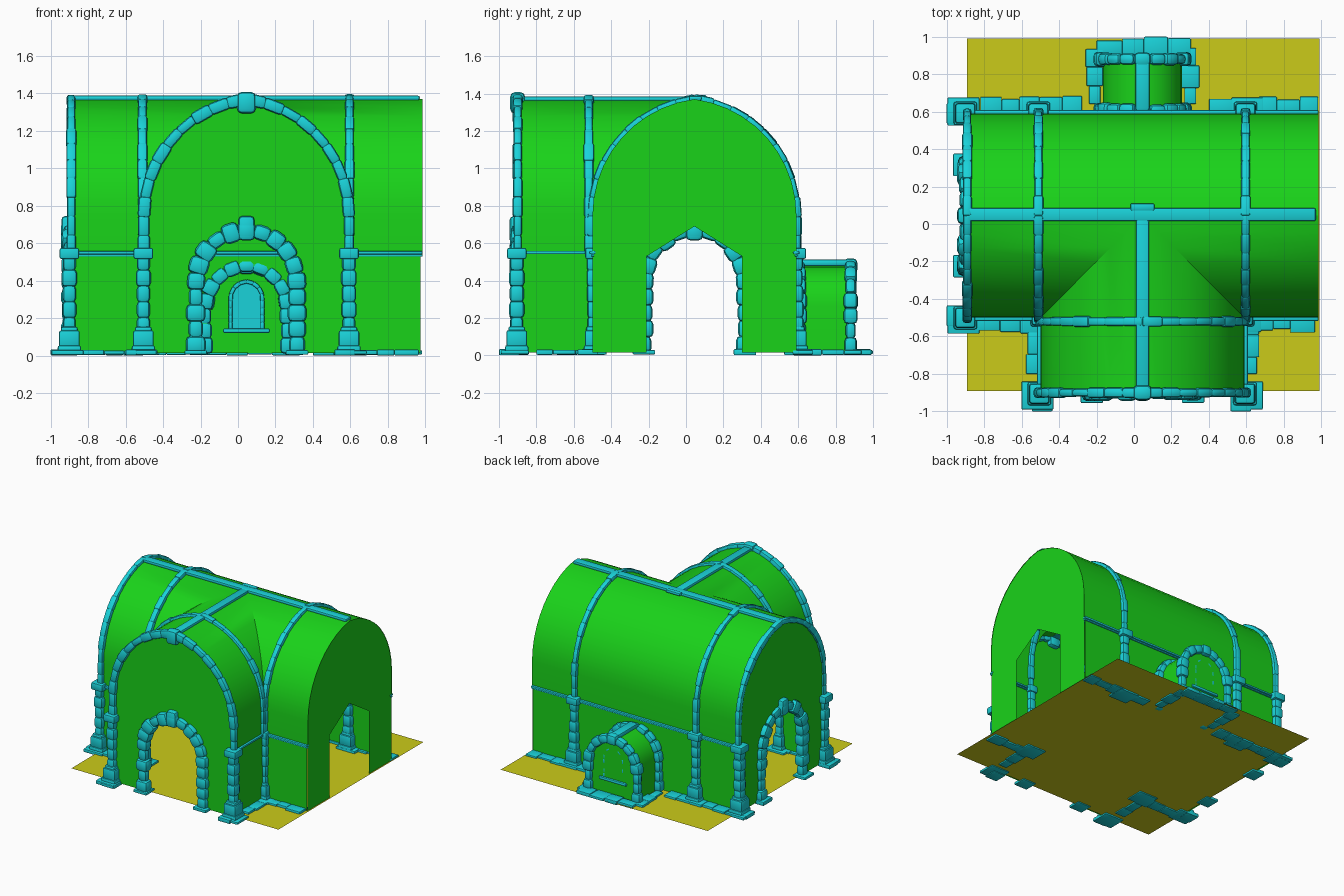
import bpy, bmesh, math, random
from mathutils import Vector, Matrix

if "Cube" in bpy.data.objects:
    bpy.data.objects.remove(bpy.data.objects["Cube"])

random.seed(4)
C = 0.045                       # centre of the crossing in x and y
W, EAVE, SPRING, TOP = 0.545, 0.54, 0.75, 1.37
X, Y, Z = Vector((1, 0, 0)), Vector((0, 1, 0)), Vector((0, 0, 1))


def material(name, rgb):
    m = bpy.data.materials.new(name)
    m.diffuse_color = (*rgb, 1)
    m.use_nodes = True
    m.node_tree.nodes["Principled BSDF"].inputs["Base Color"].default_value = m.diffuse_color
    return m


GREEN = material("wall_green", (0.01, 0.65, 0.01))
TEAL = material("stone_teal", (0.01, 0.65, 0.7))
YELLOW = material("floor_yellow", (0.6, 0.6, 0.01))


def finish(name, bm, mat):
    me = bpy.data.meshes.new(name)
    bm.to_mesh(me)
    bm.free()
    ob = bpy.data.objects.new(name, me)
    me.materials.append(mat)
    bpy.context.collection.objects.link(ob)
    return ob


def arch(half, spring, top, base, n=10):
    """Right-to-left pointed arch outline as (offset, z) points."""
    h = top - spring
    k = (h * h - half * half) / (2 * half)
    r = half + k
    end = math.acos(k / r)
    right = [(half, base)] + [(r * math.cos(end * i / n) - k, spring + r * math.sin(end * i / n))
                              for i in range(n + 1)]
    return right + [(-u, z) for u, z in reversed(right[:-1])]


def face(bm, pts, inside):
    f = bm.faces.new([bm.verts.new(p) for p in pts])
    f.normal_update()
    if f.normal.dot(f.calc_center_median() - Vector(inside)) < 0:
        f.normal_flip()


def strip(bm, lines, inside):
    for (a, b), (c, d) in zip(lines, lines[1:]):
        pts = [Vector(a), Vector(b), Vector(d), Vector(c)]
        if (pts[1] - pts[2]).length < 1e-5:
            pts.pop(2)
        if (pts[0] - pts[1]).length < 1e-5:
            pts.pop(1)
        if len(pts) > 2:
            face(bm, pts, inside)


def weld(bm):
    bmesh.ops.remove_doubles(bm, verts=bm.verts, dist=1e-4)


def block(bm, loc, size, rot=None, bevel=0.012):
    m = Matrix.Translation(loc) @ (rot or Matrix()) @ Matrix.Diagonal((*size, 1))
    vs = bmesh.ops.create_cube(bm, size=1, matrix=m)["verts"]
    edges = list({e for v in vs for e in v.link_edges})
    bmesh.ops.bevel(bm, geom=edges, offset=min(bevel, 0.4 * min(size)), segments=2,
                    profile=0.5, affect='EDGES')


def stones(bm, path, origin, along, n, width, depth, wobble=0.15):
    """Lay n rounded stones along a 2D path in a vertical plane."""
    pts = [Vector(origin) + along * u + Z * z for u, z in path]
    lens = [(b - a).length for a, b in zip(pts, pts[1:])]
    total = sum(lens)

    def at(s):
        for a, b, l in zip(pts, pts[1:], lens):
            if s <= l:
                return a.lerp(b, s / l)
            s -= l
        return pts[-1]
    normal = along.cross(Z)
    for i in range(n):
        a, b = at(total * i / n), at(total * (i + 1) / n)
        t = (b - a).normalized()
        rot = Matrix((t, normal.cross(t), normal)).transposed().to_4x4()
        k = 1 + random.uniform(-wobble, wobble)
        block(bm, (a + b) / 2, ((b - a).length * 1.12, width * k, depth * k), rot, width * 0.3)


# vaulted roof with a groin where the front wing meets the main hall
prof = arch(W, SPRING, TOP, EAVE)
mid = len(prof) // 2
mid_in = (C, C, 0.5)
bm = bmesh.new()
strip(bm, [((-0.9, C + u, z), (0.985, C + u, z)) for u, z in prof[:mid + 1]], mid_in)
strip(bm, [((-0.9, C + u, z), (C + u, C + u, z)) for u, z in prof[mid:]], mid_in)
strip(bm, [((C - u, C + u, z), (0.985, C + u, z)) for u, z in prof[mid:]], mid_in)
strip(bm, [((C + u, -0.9, z), (C + u, C - abs(u), z)) for u, z in prof], mid_in)
weld(bm)
finish("vaulted_roof", bm, GREEN)

# gable walls with pointed doorways
door = [(-W, 0.015), (-0.255, 0.015), (-0.255, 0.53), (0, 0.69), (0.255, 0.53), (0.255, 0.015), (W, 0.015)]
for name, origin, along in (("front_gable", (C, -0.9, 0), X), ("left_gable", (-0.9, C, 0), Y),
                            ("right_gable", (0.98, C, 0), Y)):
    bm = bmesh.new()
    face(bm, [Vector(origin) + along * u + Z * z for u, z in door + prof], mid_in)
    finish(name, bm, GREEN)

# low side walls and the back wall with its niche opening
bm = bmesh.new()
lo, hi = C - W, C + W
for a, b in (((-0.9, lo), (lo, lo)), ((hi, lo), (0.975, lo)), ((lo, -0.9), (lo, lo)), ((hi, -0.9), (hi, lo))):
    face(bm, [(*a, 0.015), (*b, 0.015), (*b, EAVE), (*a, EAVE)], mid_in)
niche = arch(0.21, 0.265, 0.48, 0.015, 6)
back = [(-0.9, 0.015), (-0.9, EAVE), (0.975, EAVE), (0.975, 0.015)] + [(C + u, z) for u, z in niche]
face(bm, [(x, hi, z) for x, z in back], mid_in)
finish("side_walls", bm, GREEN)

# niche vault and its end wall
bm = bmesh.new()
strip(bm, [((C + u, hi, z), (C + u, 0.88, z)) for u, z in niche], (C, 0.74, 0.2))
face(bm, [(C + u, 0.88, z) for u, z in niche], (C, 0.74, 0.2))
weld(bm)
finish("niche", bm, GREEN)

# floor sheet
bm = bmesh.new()
face(bm, [(-0.89, -0.89, 0.014), (0.99, -0.89, 0.014), (0.99, 0.99, 0.014), (-0.89, 0.99, 0.014)], (0, 0, -1))
finish("floor", bm, YELLOW)

# stone ribs over the vaults
bm = bmesh.new()
rib = arch(W + 0.003, SPRING, TOP, EAVE, 12)
for x in (-0.89, -0.51, 0.595):
    stones(bm, rib, (x, C, 0), Y, 22, 0.048, 0.048)
for y in (-0.9, -0.52):
    stones(bm, rib, (C, y, 0), X, 22, 0.06 if y < -0.8 else 0.045, 0.05)
block(bm, (C, -0.9, 1.35), (0.1, 0.08, 0.115), bevel=0.025)
finish("vault_ribs", bm, TEAL)

# ridge beams and eave ledges
bm = bmesh.new()
block(bm, (0.035, C + 0.005, 1.375), (1.87, 0.07, 0.025))
block(bm, (C, -0.41, 1.372), (0.07, 0.98, 0.025))
block(bm, (C, 0.75, 0.495), (0.075, 0.29, 0.035))
block(bm, (C, 0.09, 1.38), (0.13, 0.04, 0.025))
for x0, x1, y in ((-0.9, lo, lo), (hi, 0.985, lo), (-0.9, 0.985, hi)):
    block(bm, ((x0 + x1) / 2, y, 0.55), (x1 - x0, 0.035, 0.018))
    block(bm, ((x0 + x1) / 2, y, 0.535), (x1 - x0, 0.018, 0.012))
for x in (lo, hi):
    block(bm, (x, -0.7, 0.55), (0.035, 0.4, 0.018))
finish("beams_and_ledges", bm, TEAL)

# pillars with stepped bases and caps
bm = bmesh.new()
spots = [(-0.9, lo, 1), (-0.9, hi, 1), (-0.51, hi, 1), (0.595, hi, 1), (-0.505, -0.905, 1),
         (0.592, -0.905, 1), (-0.505, lo, 0.75), (0.595, lo, 0.75)]
for x, y, s in spots:
    stones(bm, [(0, 0.12), (0, 0.54)], (x, y, 0), X, 5, 0.075 * s, 0.075 * s, 0.1)
    for z, w, h in ((0.035, 0.125, 0.04), (0.09, 0.11, 0.09), (0.14, 0.09, 0.03), (0.545, 0.105, 0.06)):
        block(bm, (x, y, z), (w * s, w * s, h))
finish("pillars", bm, TEAL)

# stone surrounds of the doorways and niche
bm = bmesh.new()
ring = arch(0.27, 0.4, 0.671, 0.015, 8)
for origin, along in (((C, -0.9, 0), X), ((-0.9, C, 0), Y)):
    stones(bm, ring, origin, along, 19, 0.09, 0.075, 0.2)
    block(bm, Vector(origin) + Z * 0.68, Vector((0.085,) * 3) + Z * 0.045, bevel=0.02)
for y in (0.61, 0.88):
    stones(bm, arch(0.22, 0.26, 0.481, 0.015, 8), (C, y, 0), X, 15, 0.075, 0.065, 0.2)
finish("arch_surrounds", bm, TEAL)

# niche window: pane, frame and sill
bm = bmesh.new()
pane = arch(0.085, 0.31, 0.396, 0.14, 6)
face(bm, [(C + u, 0.87, z) for u, z in pane], (C, 1, 0.3))
stones(bm, pane, (C, 0.865, 0), X, 16, 0.022, 0.03, 0.03)
block(bm, (C, 0.865, 0.133), (0.25, 0.06, 0.026))
finish("niche_window", bm, TEAL)

# flat paving slabs around pillars and along the walls
bm = bmesh.new()


def slab(x, y, w, d):
    block(bm, (x, y, 0.017), (w, d, random.uniform(0.02, 0.033)), bevel=0.006)


for x, y, s in spots:
    sx = -1 if x < C else 1
    sy = -1 if y < C else 1
    k = 0.01 if s == 1 else 0.0
    slab(x + sx * k, y + sy * k, 0.17, 0.15)
for x0, x1, y in ((-0.82, -0.3, 0.625), (0.4, 0.9, 0.625), (-0.85, -0.55, -0.525), (0.62, 0.88, -0.525),
                  (-0.2, 0.3, 0.94)):
    x = x0
    while x < x1:
        w = random.uniform(0.09, 0.14)
        slab(x + w / 2, y, w, random.uniform(0.07, 0.12))
        x += w
for x, y0, y1 in ((-0.53, -0.8, -0.55), (0.62, -0.8, -0.55), (-0.21, 0.64, 0.9), (0.3, 0.64, 0.9)):
    y = y0
    while y < y1:
        d = random.uniform(0.08, 0.12)
        slab(x, y + d / 2, random.uniform(0.06, 0.1), d)
        y += d
for x, y in ((-0.49, -0.945), (0.57, -0.945), (-0.945, -0.49), (-0.945, 0.59)):
    slab(x, y, 0.11, 0.11)
for s in (-1, 1):
    slab(C + s * 0.27, -0.9, 0.12, 0.11)
    slab(-0.91, C + s * 0.27, 0.11, 0.12)
finish("paving_slabs", bm, TEAL)

# smooth shading with crisp edges kept
for ob in bpy.context.scene.objects:
    ob.select_set(True)
    bpy.context.view_layer.objects.active = ob
bpy.ops.object.shade_smooth_by_angle(angle=math.radians(35))
